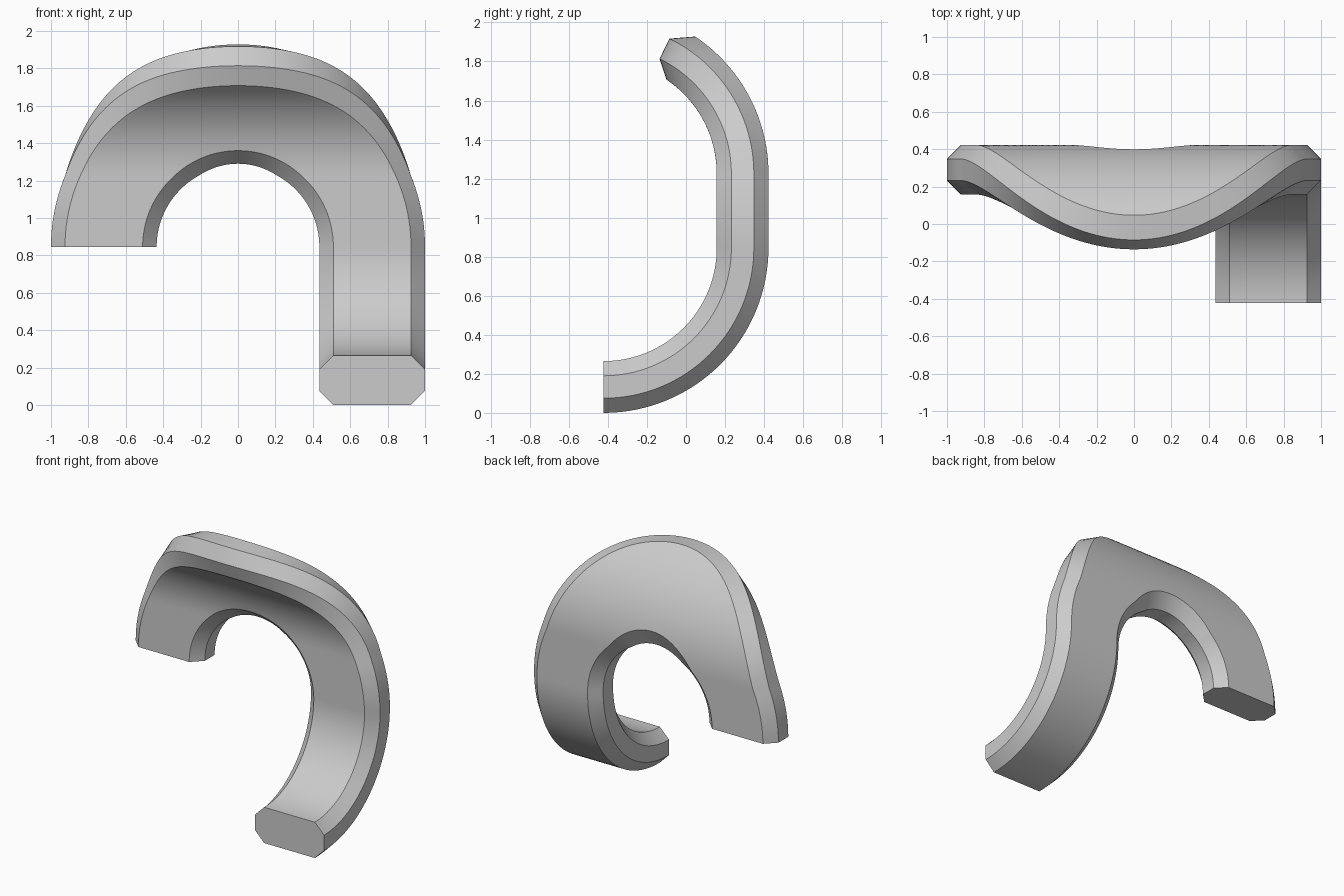
import bpy, bmesh
from math import pi, sin, cos, radians

if "Cube" in bpy.data.objects:
    bpy.data.objects.remove(bpy.data.objects["Cube"])

R_IN, R_OUT = 0.58, 0.845        # bend radii of the two broad faces
YC = -0.4225                     # y of both bend axes
Z_LOW, Z_HIGH = 0.845, 1.225     # heights of lower and upper bend axes
HOLE, RIM, CH = 0.435, 1.0, 0.075  # arch radii and chamfer
NEUTRAL = 0.555                  # unbent length per radian of bend
ROWS, LEG, ARCH = 14, 32, 96


def bend(x, v, rad):
    """Roll a point of the flat plan (x, v) around the upper or lower bend."""
    if v < Z_LOW:
        a = (v - Z_LOW) / NEUTRAL
        base = Z_LOW
    elif v > Z_HIGH:
        a = (v - Z_HIGH) / NEUTRAL
        base = Z_HIGH
    else:
        a, base = 0.0, v
    return (x, YC + rad * cos(a), base + rad * sin(a))


# Chamfered bar section: (distance from arch centre, bend radius)
lo, hi = HOLE + CH, RIM - CH
section = [(lo + (hi - lo) * i / ROWS, R_IN) for i in range(ROWS + 1)]
section += [(RIM, R_IN + CH), (RIM, R_OUT - CH)]
section += [(hi + (lo - hi) * i / ROWS, R_OUT) for i in range(ROWS + 1)]
section += [(HOLE, R_OUT - CH), (HOLE, R_IN + CH)]

bm = bmesh.new()
rings = []
# Curled right leg
for i in range(LEG):
    v = Z_LOW - NEUTRAL * pi / 2 * (1 - i / LEG)
    rings.append([bm.verts.new(bend(d, v, r)) for d, r in section])
# Half-round arch, bent forward at the top
for i in range(ARCH + 1):
    t = pi * i / ARCH
    rings.append([bm.verts.new(bend(d * cos(t), Z_LOW + d * sin(t), r))
                  for d, r in section])

n = len(section)
for a, b in zip(rings, rings[1:]):
    for j in range(n):
        k = (j + 1) % n
        bm.faces.new((a[j], a[k], b[k], b[j]))
# End caps
bm.faces.new(rings[0][::-1])
bm.faces.new(rings[-1])
bmesh.ops.recalc_face_normals(bm, faces=bm.faces)

mesh = bpy.data.meshes.new("curled_hook")
bm.to_mesh(mesh)
bm.free()
hook = bpy.data.objects.new("curled_hook", mesh)
bpy.context.collection.objects.link(hook)
bpy.context.view_layer.objects.active = hook
hook.select_set(True)
bpy.ops.object.shade_smooth_by_angle(angle=radians(25))
